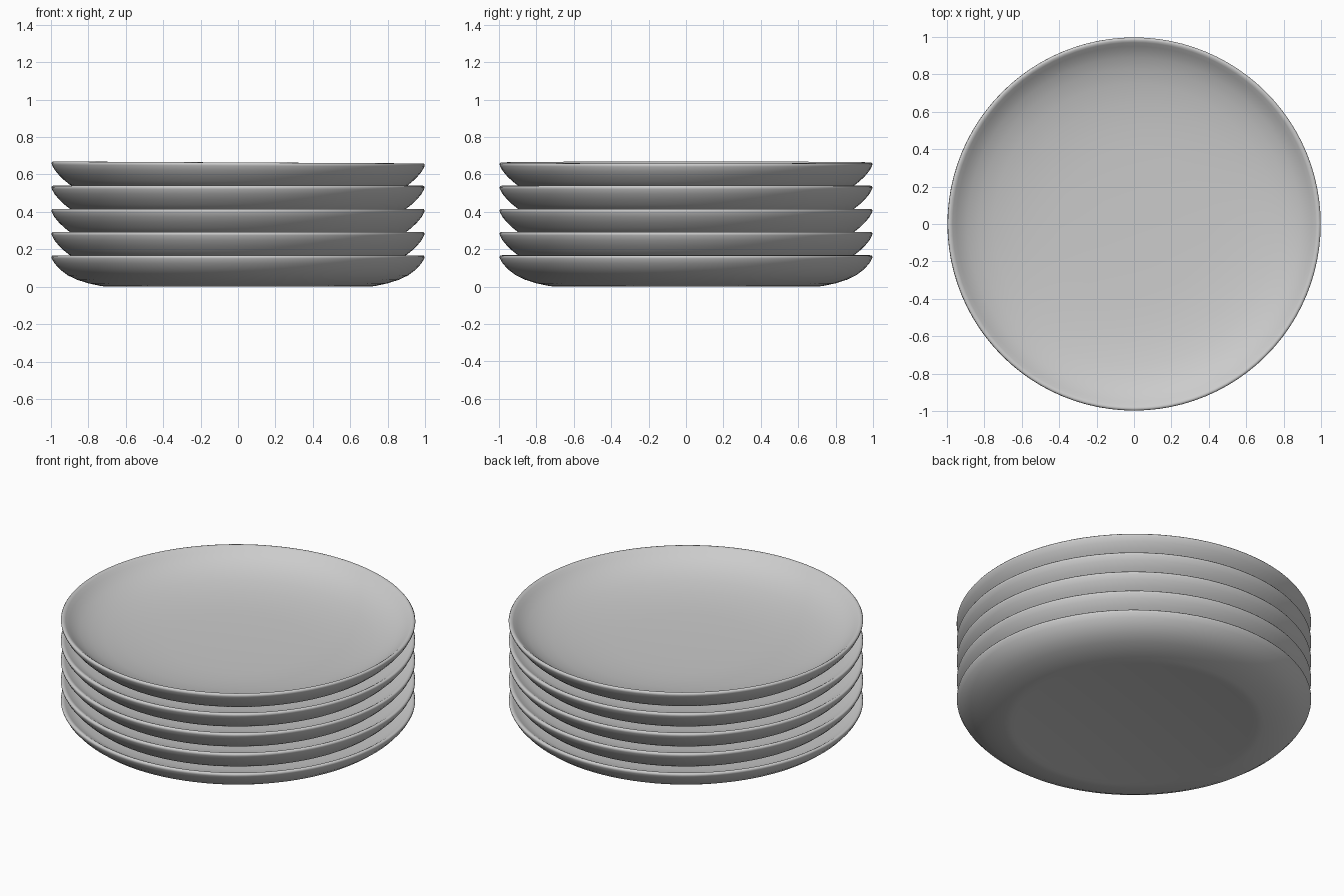
import bpy, bmesh
from math import radians

if "Cube" in bpy.data.objects:
    bpy.data.objects.remove(bpy.data.objects["Cube"])

PLATES, PITCH = 5, 0.124

# half cross-sections (radius, height): undersides, rim, two inside shapes
BASE_UNDERSIDE = [(0, 0.006), (0.66, 0.006), (0.69, 0.0), (0.73, 0.003), (0.80, 0.018),
                  (0.86, 0.037), (0.91, 0.061), (0.95, 0.091), (0.98, 0.124)]
UPPER_UNDERSIDE = [(0, 0.004), (0.73, 0.002), (0.80, 0.010), (0.86, 0.025),
                   (0.90, 0.045), (0.93, 0.069), (0.957, 0.095), (0.981, 0.124)]
RIM = [(0.995, 0.150), (0.997, 0.160), (0.992, 0.167), (0.982, 0.168)]
STACKED_INSIDE = [(0.972, 0.163), (0.955, 0.152), (0.92, 0.140), (0.86, 0.131),
                  (0.78, 0.122), (0.68, 0.110), (0.56, 0.097), (0.40, 0.086),
                  (0.20, 0.081), (0, 0.080)]
TOP_INSIDE = [(0.970, 0.160), (0.95, 0.143), (0.925, 0.124), (0.89, 0.103),
              (0.83, 0.078), (0.75, 0.056), (0.64, 0.038), (0.52, 0.026),
              (0.40, 0.020), (0.20, 0.016), (0, 0.015)]


def lathe(name, profile, steps=96):
    bm = bmesh.new()
    verts = [bm.verts.new((r, 0, z)) for r, z in profile]
    edges = [bm.edges.new(pair) for pair in zip(verts, verts[1:])]
    bmesh.ops.spin(bm, geom=verts + edges, cent=(0, 0, 0), axis=(0, 0, 1),
                   angle=radians(360), steps=steps, use_merge=True)
    bmesh.ops.remove_doubles(bm, verts=bm.verts, dist=1e-4)
    bmesh.ops.recalc_face_normals(bm, faces=bm.faces)
    for face in bm.faces:
        face.smooth = True
    mesh = bpy.data.meshes.new(name)
    bm.to_mesh(mesh)
    bm.free()
    return mesh


def add_plate(name, mesh, level):
    plate = bpy.data.objects.new(name, mesh)
    plate.location.z = level * PITCH
    bpy.context.collection.objects.link(plate)
    return plate


# bottom plate
add_plate("bottom_plate", lathe("bottom_plate", BASE_UNDERSIDE + RIM + STACKED_INSIDE), 0)

# middle plates share one mesh
middle_mesh = lathe("middle_plate", UPPER_UNDERSIDE + RIM + STACKED_INSIDE)
for i in range(1, PLATES - 1):
    add_plate(f"middle_plate_{i}", middle_mesh, i)

# top plate: open dish that leans very slightly to the right
top = add_plate("top_plate", lathe("top_plate", UPPER_UNDERSIDE + RIM + TOP_INSIDE), PLATES - 1)
top.rotation_euler.y = radians(0.3)
